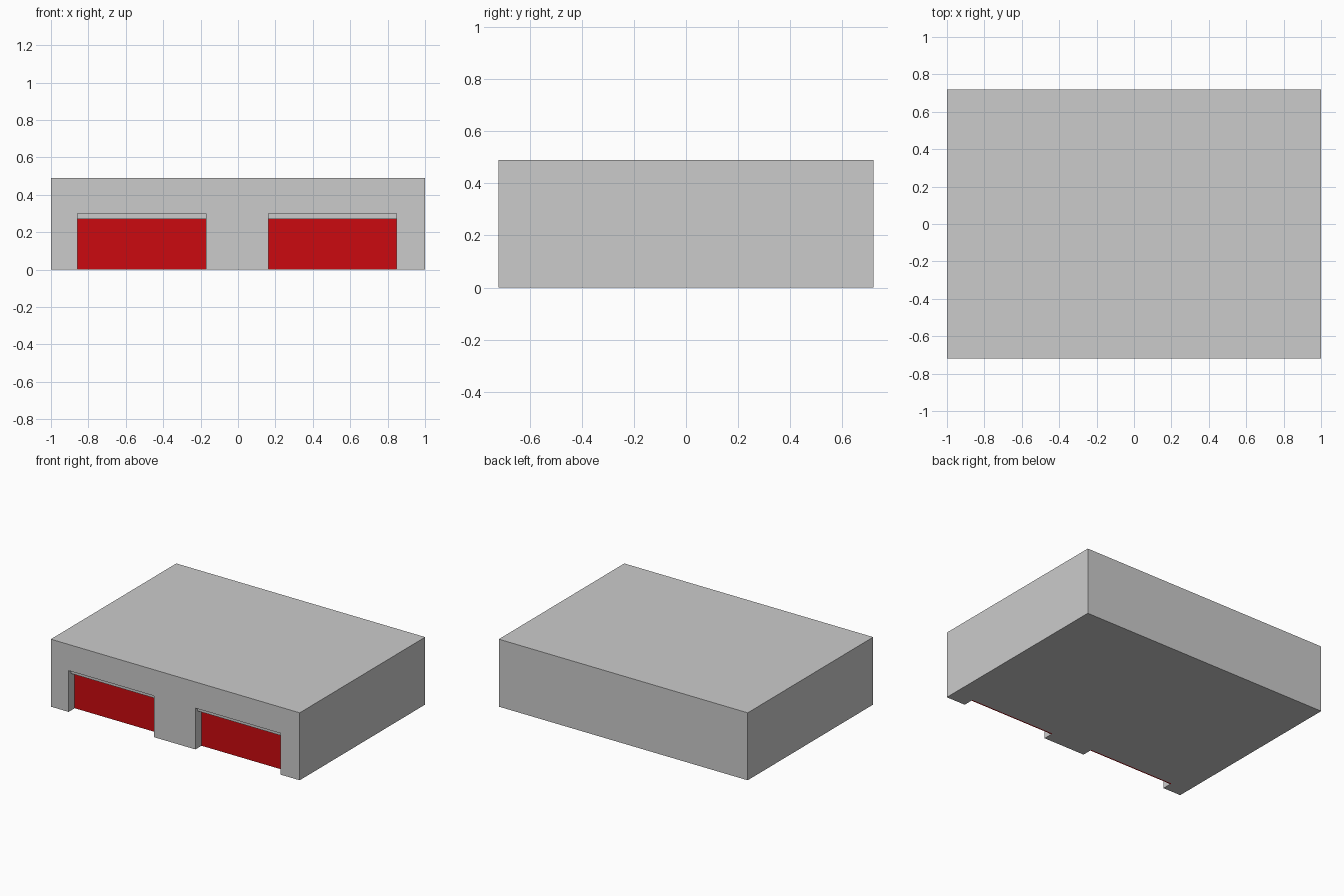
import bpy

if "Cube" in bpy.data.objects:
    bpy.data.objects.remove(bpy.data.objects["Cube"])

W, D, H = 2.0, 1.44, 0.49
FRONT = -D / 2
DOOR_W, DOOR_H = 0.685, 0.30
RECESS, PANEL_T = 0.07, 0.01


def box(name, lo, hi):
    """Axis-aligned box between two corners."""
    bpy.ops.mesh.primitive_cube_add(size=1, location=[(a + b) / 2 for a, b in zip(lo, hi)])
    ob = bpy.context.object
    ob.name = name
    ob.scale = [b - a for a, b in zip(lo, hi)]
    bpy.ops.object.transform_apply(location=False, rotation=False, scale=True)
    return ob


red = bpy.data.materials.new("door_red")
red.diffuse_color = (0.6, 0.003, 0.005, 1)
red.use_nodes = True
red.node_tree.nodes["Principled BSDF"].inputs["Base Color"].default_value = red.diffuse_color

# Main block of the garage
body = box("building", (-W / 2, -D / 2, 0), (W / 2, D / 2, H))

for side, x0 in (("left", -0.857), ("right", 0.162)):
    x1 = x0 + DOOR_W
    back = FRONT + RECESS + PANEL_T

    # Door recess cut out of the front wall
    cutter = box(side + "_recess_cutter", (x0, FRONT - 0.1, -0.1), (x1, back, DOOR_H))
    cutter.hide_render = True
    mod = body.modifiers.new(side + "_recess", 'BOOLEAN')
    mod.operation = 'DIFFERENCE'
    mod.solver = 'EXACT'
    mod.object = cutter
    bpy.context.view_layer.objects.active = body
    bpy.ops.object.modifier_apply(modifier=mod.name)
    bpy.data.objects.remove(cutter)

    # Red door panel at the back of the recess
    door = box(side + "_door", (x0, FRONT + RECESS, 0), (x1, back, DOOR_H))
    door.data.materials.append(red)

    # Lintel strip above the door, set slightly back from the wall
    box(side + "_lintel", (x0, FRONT + 0.025, 0.27), (x1, FRONT + RECESS, DOOR_H))
